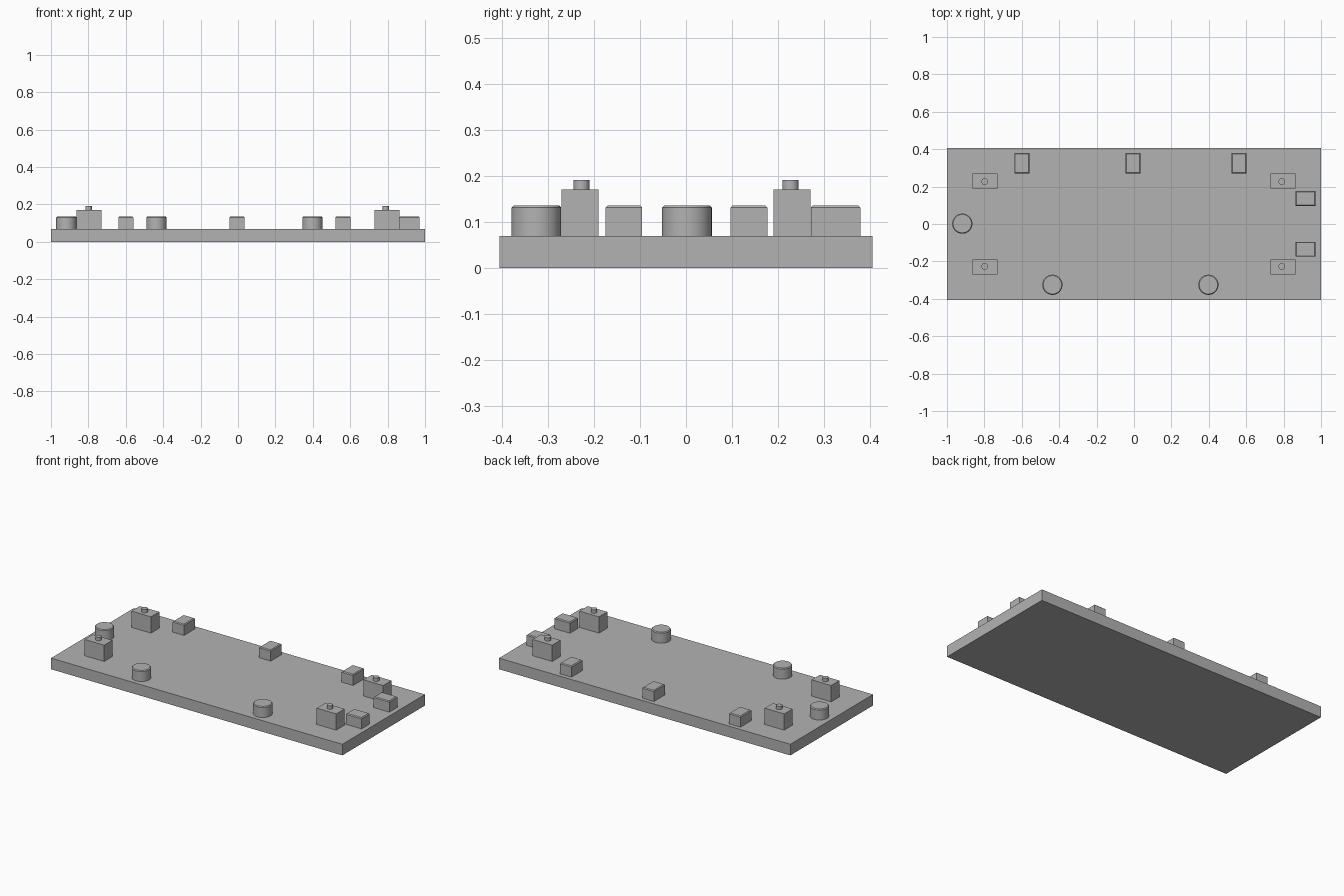
import bpy, bmesh, math

default = bpy.data.objects.get("Cube")
if default:
    bpy.data.objects.remove(default, do_unlink=True)

grey = bpy.data.materials.new("plain grey")
grey.use_nodes = True
grey.diffuse_color = (0.45, 0.45, 0.45, 1)
grey.node_tree.nodes["Principled BSDF"].inputs["Base Color"].default_value = (0.45, 0.45, 0.45, 1)

BASE_TOP, LOW_TOP, TALL_TOP, PEG_TOP = 0.069, 0.136, 0.17, 0.191


def add_part(name, shape, x, y, size, bottom, top, chamfer=0):
    """Box or round part standing from bottom to top, with an optional chamfered top rim."""
    bm = bmesh.new()
    if shape == "round":
        bmesh.ops.create_cone(bm, cap_ends=True, segments=48, radius1=0.5, radius2=0.5, depth=1)
    else:
        bmesh.ops.create_cube(bm, size=1)
    bmesh.ops.scale(bm, vec=(size[0], size[1], top - bottom), verts=bm.verts)
    bmesh.ops.translate(bm, vec=(x, y, (top + bottom) / 2), verts=bm.verts)
    if chamfer:
        rim = [e for e in bm.edges if all(v.co.z > top - 0.001 for v in e.verts)]
        bmesh.ops.bevel(bm, geom=rim, offset=chamfer, segments=1, affect="EDGES")
    mesh = bpy.data.meshes.new(name)
    bm.to_mesh(mesh)
    bm.free()
    mesh.materials.append(grey)
    obj = bpy.data.objects.new(name, mesh)
    bpy.context.collection.objects.link(obj)
    if shape == "round":
        bpy.ops.object.select_all(action="DESELECT")
        obj.select_set(True)
        bpy.context.view_layer.objects.active = obj
        bpy.ops.object.shade_smooth_by_angle(angle=math.radians(30))
    return obj


# Flat base slab
add_part("base_slab", "box", 0, 0, (2, 0.81), 0, BASE_TOP)

# Tall corner blocks, each with a small peg on top
for side, sx in (("left", 1), ("right", -1)):
    for end, sy in (("front", -1), ("back", 1)):
        add_part(f"{end}_{side}_block", "box", sx * 0.797, sy * 0.23, (0.134, 0.081), BASE_TOP, TALL_TOP)
        peg_x = 0.79 if sx > 0 else -0.799
        add_part(f"{end}_{side}_peg", "round", peg_x, sy * 0.227, (0.035, 0.035), TALL_TOP, PEG_TOP)

# Low round stools
for name, x, y in (("front_right", -0.436, -0.325), ("front_left", 0.398, -0.325), ("right_end", -0.918, 0.002)):
    add_part(f"{name}_stool", "round", x, y, (0.108, 0.108), BASE_TOP, LOW_TOP, 0.005)

# Low square stools along the back edge
for name, x in (("right", -0.6), ("middle", -0.005), ("left", 0.561)):
    add_part(f"back_{name}_stool", "box", x, 0.325, (0.08, 0.108), BASE_TOP, LOW_TOP, 0.005)

# Low square stools at the left end
for name, y in (("front", -0.135), ("back", 0.137)):
    add_part(f"left_end_{name}_stool", "box", 0.917, y, (0.108, 0.08), BASE_TOP, LOW_TOP, 0.005)
